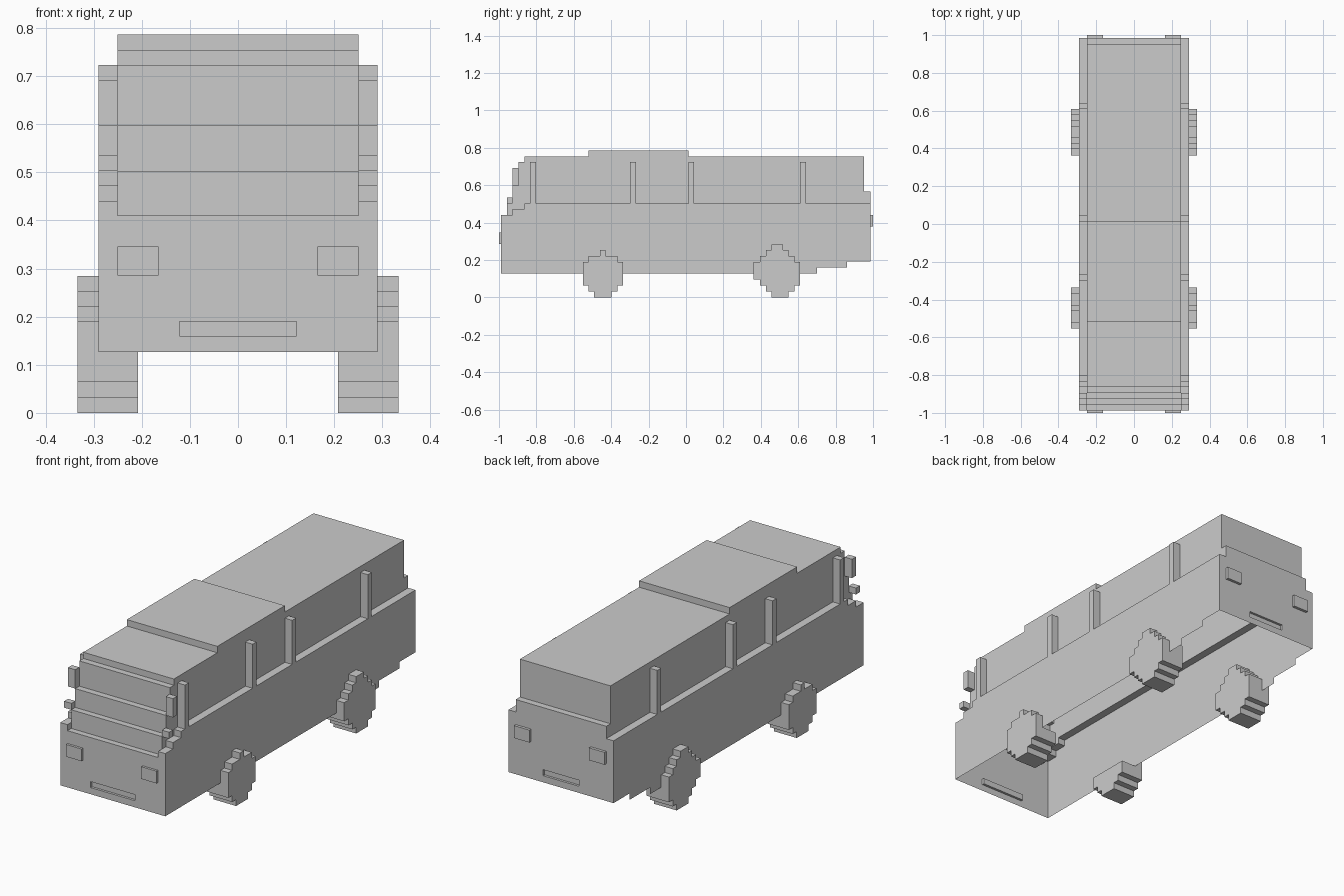
import bpy, bmesh

if "Cube" in bpy.data.objects:
    bpy.data.objects.remove(bpy.data.objects["Cube"])


def prism(bm, pts, x0, x1, open_edges=(), inner=True, outer=True):
    """Extrude a (y, z) outline, counter-clockwise seen from +x, from x0 to x1."""
    a = [bm.verts.new((x0, y, z)) for y, z in pts]
    b = [bm.verts.new((x1, y, z)) for y, z in pts]
    n = len(pts)
    for i in range(n):
        if i not in open_edges:
            j = (i + 1) % n
            bm.faces.new((a[i], a[j], b[j], b[i]))
    if inner:
        bm.faces.new(a[::-1])
    if outer:
        bm.faces.new(b)


def panel(bm, pts, x):
    bm.faces.new([bm.verts.new((x, y, z)) for y, z in pts])


def finish(name, bm):
    """Turn the right half into an object mirrored across x = 0."""
    loose = [v for v in bm.verts if not v.link_faces]
    bmesh.ops.delete(bm, geom=loose, context='VERTS')
    me = bpy.data.meshes.new(name)
    bm.to_mesh(me)
    bm.free()
    ob = bpy.data.objects.new(name, me)
    bpy.context.collection.objects.link(ob)
    ob.modifiers.new("mirror", 'MIRROR').use_axis[0] = True
    return ob


def rect(y0, y1, z0, z1):
    return [(y0, z0), (y1, z0), (y1, z1), (y0, z1)]


def block(name, x0, x1, *yz):
    bm = bmesh.new()
    prism(bm, rect(*yz), x0, x1)
    finish(name, bm)


def recess(bm, y, x1, z0, z1, depth):
    """Sink a plate-shaped pocket into the flat end wall at the given y."""
    def wall():
        return [f for f in bm.faces if all(abs(v.co.y - y) < 1e-4 for v in f.verts)
                and f.calc_center_median().x < 0.25]
    for co, no in (((x1, 0, 0), (1, 0, 0)), ((0, 0, z0), (0, 0, 1)), ((0, 0, z1), (0, 0, 1))):
        fs = wall()
        geom = fs + list({e for f in fs for e in f.edges}) + list({v for f in fs for v in f.verts})
        bmesh.ops.bisect_plane(bm, geom=geom, plane_co=co, plane_no=no, dist=1e-5)
    plate = [f for f in wall() if f.calc_center_median().x < x1
             and z0 < f.calc_center_median().z < z1]
    # the rim edge on the centre line gets no wall, so the mirror stays open there
    ret = bmesh.ops.extrude_face_region(bm, geom=plate)
    new = ret['geom']
    bmesh.ops.delete(bm, geom=[f for f in plate if f.is_valid], context='FACES_ONLY')
    bmesh.ops.translate(bm, vec=(0, depth, 0),
                        verts=[g for g in new if isinstance(g, bmesh.types.BMVert)])
    mid = [f for f in bm.faces if all(abs(v.co.x) < 1e-5 for v in f.verts)]
    bmesh.ops.delete(bm, geom=mid, context='FACES')


# Body shell, hollow and open underneath
F, R, T = -0.988, 0.986, 0.503
sill = [(F, .127), (.70, .127), (.70, .16), (.86, .16), (.86, .192), (R, .192)]
upper = [(R, .565), (.953, .565), (.953, .754), (.013, .754), (.013, .786),
         (-.52, .786), (-.52, .754), (-.863, .754), (-.863, .723), (-.895, .723),
         (-.895, .597), (-.927, .597), (-.927, T), (-.958, T)]
rail = [(R, T), (-.863, T), (-.863, .472), (-.927, .472), (-.927, .44)]
skip = range(5)
bm = bmesh.new()
prism(bm, sill + upper + [(-.958, .41), (F, .41)], 0, .25, skip, False, False)
prism(bm, sill + rail + [(F, .44)], .25, .29, skip, False, True)
panel(bm, rail[::-1] + upper + [(-.958, .44)], .25)
panel(bm, rect(F, -.958, .41, .44)[::-1], .25)
recess(bm, F, .122, .16, .19, .012)
recess(bm, R, .10, .225, .255, -.012)
finish("body_shell", bm)

# Window pillars along the sides
for i, y in enumerate((-.833, -.299, .013, .61)):
    block(f"window_pillar_{i + 1}", .25, .29, y, y + .031, T, .723)

# Stepped blocks in front of the windscreen corners
block("windscreen_corner_upper", .25, .29, -.927, -.895, .597, .691)
block("windscreen_corner_lower", .25, .29, -.958, -.927, T, .535)

# Lamps
block("headlight", .165, .25, -1, F, .285, .346)
block("tail_light", .165, .25, R, 1, .378, .44)


def wheel_outline(rows, top=1):
    """Rows are (z bottom, y min, y max), stacked upwards; the last row is the top."""
    left, right = [], []
    for (z0, y0, y1), nxt in zip(rows[:-1], rows[1:]):
        if z0 < top:
            z1 = min(nxt[0], top)
            right += [(y1, z0), (y1, z1)]
            left += [(y0, z0), (y0, z1)]
    return right + left[::-1]


# Wheels with stepped rims
front = [(0, -.491, -.398), (.032, -.522, -.367), (.064, -.552, -.336),
         (.19, -.522, -.367), (.221, -.46, -.43), (.253, 0, 0)]
rear = [(0, .457, .549), (.032, .427, .58), (.064, .396, .61), (.097, .362, .61),
        (.19, .396, .58), (.221, .427, .549), (.253, .457, .518), (.284, 0, 0)]
bm = bmesh.new()
prism(bm, wheel_outline(front), .29, .333)
prism(bm, wheel_outline(front, .127), .208, .29, outer=False)
finish("front_wheel", bm)
bm = bmesh.new()
prism(bm, wheel_outline(rear), .208, .333)
finish("rear_wheel", bm)
